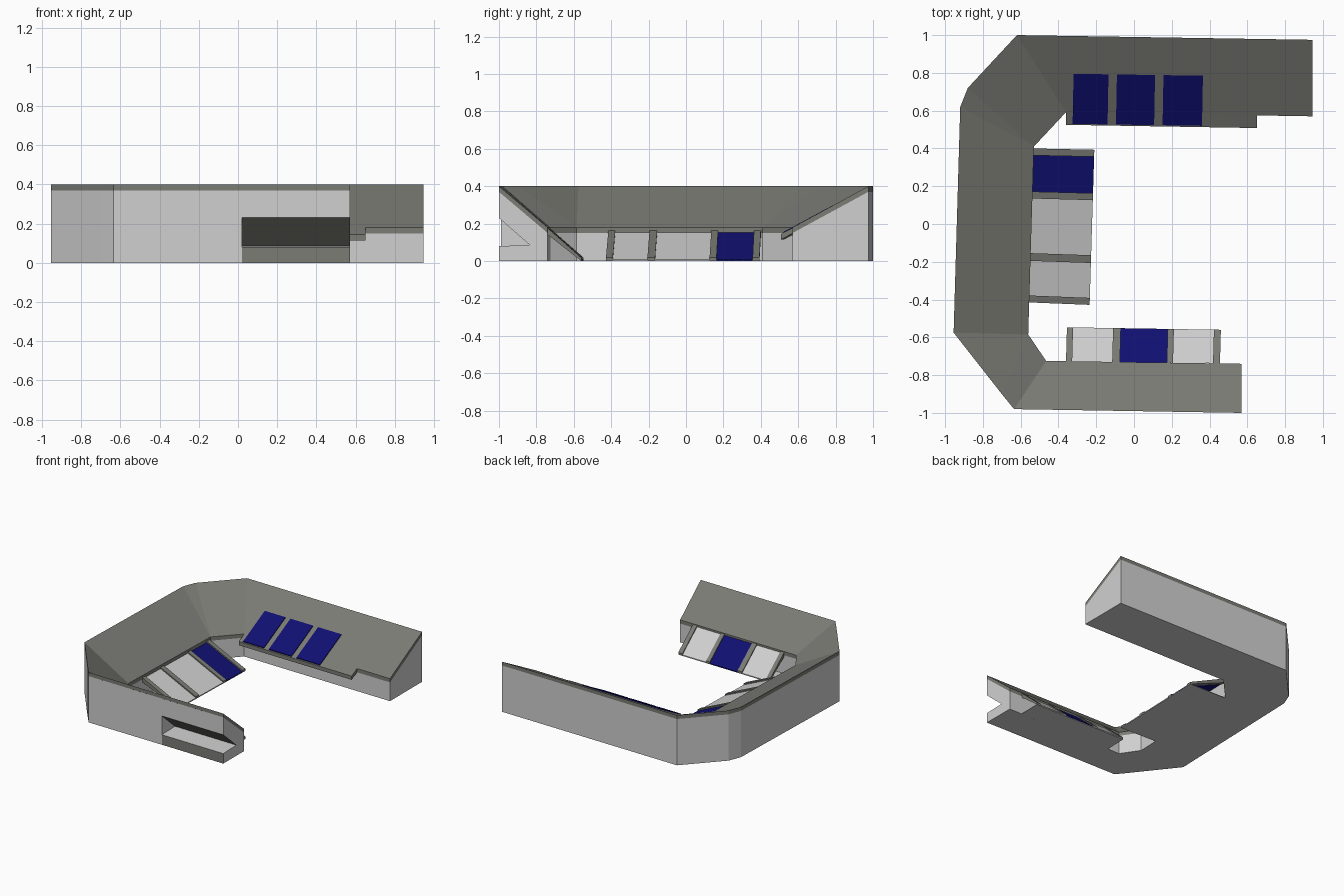
import bpy, bmesh
from mathutils import Vector

cube = bpy.data.objects.get("Cube")
if cube:
    bpy.data.objects.remove(cube, do_unlink=True)


def material(name, rgb):
    m = bpy.data.materials.new(name)
    m.use_nodes = True
    m.diffuse_color = (*rgb, 1)
    m.node_tree.nodes["Principled BSDF"].inputs["Base Color"].default_value = (*rgb, 1)
    return m


WALL = material("pale wall", (0.63, 0.63, 0.63))
ROOF = material("roof grey", (0.2, 0.2, 0.18))
SOLAR = material("solar blue", (0.005, 0.005, 0.17))


def loft(name, sections, mats, rule=None):
    """Skin equal-length closed sections and cap both ends."""
    bm = bmesh.new()
    rings = [[bm.verts.new(p) for p in s] for s in sections]
    n = len(rings[0])
    for a, b in zip(rings, rings[1:]):
        for i in range(n):
            j = (i + 1) % n
            f = bm.faces.new((a[i], a[j], b[j], b[i]))
            f.material_index = rule(i) if rule else 0
    bm.faces.new(rings[0])
    bm.faces.new(rings[-1])
    bmesh.ops.remove_doubles(bm, verts=bm.verts, dist=0.0005)
    bmesh.ops.recalc_face_normals(bm, faces=bm.faces)
    me = bpy.data.meshes.new(name)
    bm.to_mesh(me)
    bm.free()
    for m in mats:
        me.materials.append(m)
    ob = bpy.data.objects.new(name, me)
    bpy.context.collection.objects.link(ob)
    return ob


def patch(name, quad, u0, u1, mat, lift=0.0, thick=0.02):
    """Sloped plate across part of a quad: top left, top right, foot left, foot right."""
    a, b, c, d = (Vector(p) for p in quad)
    up = Vector((0, 0, lift))
    down = Vector((0, 0, thick))
    sections = []
    for u in (u0, u1):
        top, foot = a.lerp(b, u) + up, c.lerp(d, u) + up
        ends = [top, foot, foot - down, top - down]
        sections.append([(p.x, p.y, max(p.z, 0)) for p in ends])
    return loft(name, sections, [mat])


# Plan of the wings: outer and inner edge at each bend
plan = [
    ((0.945, 0.975), (0.945, 0.57)),
    ((-0.62, 1.0), (-0.36, 0.592)),
    ((-0.88, 0.72), (-0.53, 0.41)),
    ((-0.92, 0.62), (-0.53, 0.41)),
    ((-0.955, -0.575), (-0.56, -0.585)),
    ((-0.70, -0.90), (-0.56, -0.585)),
    ((-0.635, -0.98), (-0.465, -0.725)),
]
front_mid = ((0.02, -0.99), (0.02, -0.732))
front_end = ((0.57, -1.0), (0.57, -0.74))
HIGH, LOW, THICK = 0.4, 0.18, 0.03

# Roof slab, sloping inward all the way round
loft("roof", [[(*o, HIGH), (*i, LOW), (*i, LOW - THICK), (*o, HIGH - THICK)]
              for o, i in plan + [front_end]], [ROOF])

# Wall body with floor
loft("walls", [[(*o, 0), (*o, HIGH - THICK), (*i, LOW - THICK), (*i, 0)]
               for o, i in plan + [front_mid]], [WALL])

# Front wing end with a wedge recess in its outer face
recess = []
for o, i in (front_mid, front_end):
    recess.append([(*o, 0), (*o, 0.08), (o[0], o[1] + 0.165, 0.085), (*o, 0.23),
                   (*o, HIGH - THICK), (*i, LOW - THICK), (*i, 0)])
loft("recessed_wing_end", recess, [WALL, ROOF], lambda i: 1 if i in (0, 2) else 0)

# Lower eave on the back wing
patch("back_eave", [(-0.36, 0.592, LOW), (0.65, 0.575, LOW),
                    (-0.36, 0.525, 0.145), (0.65, 0.508, 0.145)], 0, 1, ROOF, thick=THICK)

# Solar panels on the back roof
back = [(-0.32, 0.795, 0.293), (0.365, 0.785, 0.293),
        (-0.325, 0.53, 0.15), (0.36, 0.52, 0.15)]
for k, (u0, u1) in enumerate([(0, 0.27), (0.335, 0.63), (0.695, 1)]):
    patch(f"back_solar_panel_{k + 1}", back, u0, u1, SOLAR, 0.005, 0.008)


def glazed_slope(name, quad, beams, solar_bay):
    """Sloped bays between beams, running from the eave to the ground."""
    for k, (u0, u1) in enumerate(beams):
        patch(f"{name}_beam_{k + 1}", quad, u0, u1, ROOF, 0.01, 0.035)
    for k in range(len(beams) - 1):
        patch(f"{name}_bay_{k + 1}", quad, beams[k][1], beams[k + 1][0],
              SOLAR if k == solar_bay else WALL)
    ground = [(x, y, 0.004) for x, y, z in quad]
    patch(f"{name}_floor", ground, 0, 1, WALL, thick=0.004)


glazed_slope("side", [(-0.535, 0.40, 0.155), (-0.56, -0.415, 0.155),
                      (-0.21, 0.393, 0.008), (-0.235, -0.428, 0.008)],
             [(0, 0.045), (0.28, 0.325), (0.68, 0.73), (0.955, 1)], 0)
glazed_slope("front", [(-0.36, -0.727, 0.165), (0.455, -0.738, 0.165),
                       (-0.355, -0.547, 0.008), (0.46, -0.56, 0.008)],
             [(0, 0.04), (0.30, 0.35), (0.655, 0.695), (0.955, 1)], 1)
